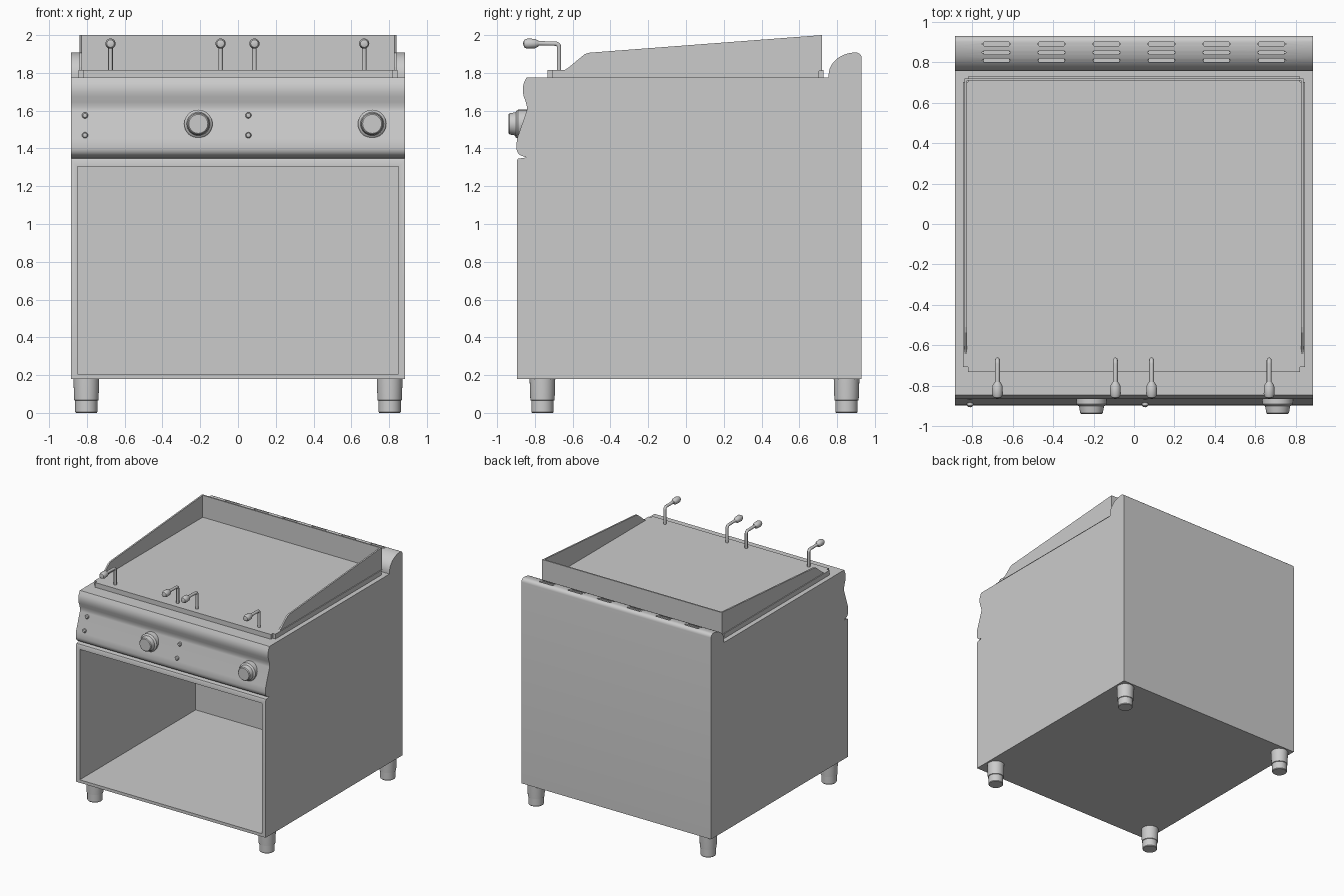
import bpy, bmesh, math
from mathutils import Matrix, Vector

default = bpy.data.objects.get("Cube")
if default:
    bpy.data.objects.remove(default, do_unlink=True)

steel = bpy.data.materials.new("brushed steel grey")
steel.use_nodes = True
GREY = (0.6, 0.6, 0.6, 1)
steel.diffuse_color = GREY
steel.node_tree.nodes["Principled BSDF"].inputs["Base Color"].default_value = GREY


def finish(name, bm):
    """Turn a bmesh into a named object with the steel material."""
    bmesh.ops.recalc_face_normals(bm, faces=bm.faces)
    mesh = bpy.data.meshes.new(name)
    bm.to_mesh(mesh)
    bm.free()
    mesh.materials.append(steel)
    ob = bpy.data.objects.new(name, mesh)
    bpy.context.collection.objects.link(ob)
    return ob


def smooth(ob, angle=30):
    bpy.ops.object.select_all(action='DESELECT')
    ob.select_set(True)
    bpy.context.view_layer.objects.active = ob
    bpy.ops.object.shade_smooth_by_angle(angle=math.radians(angle))


def add_box(bm, low, high):
    low, high = Vector(low), Vector(high)
    matrix = Matrix.Translation((low + high) / 2) @ Matrix.Diagonal((*(high - low), 1))
    return bmesh.ops.create_cube(bm, size=1, matrix=matrix)["verts"]


def prism(name, profile, x0, x1):
    """Extrude a (y, z) profile along x."""
    bm = bmesh.new()
    face = bm.faces.new([bm.verts.new((x0, y, z)) for y, z in profile])
    new = bmesh.ops.extrude_face_region(bm, geom=[face])["geom"]
    verts = [v for v in new if isinstance(v, bmesh.types.BMVert)]
    bmesh.ops.translate(bm, verts=verts, vec=(x1 - x0, 0, 0))
    return finish(name, bm)


def lathe(name, profile, origin, forward=False, steps=32):
    """Spin a (radius, height) profile about z, or about -y when forward."""
    bm = bmesh.new()
    verts = [bm.verts.new((r, 0, h)) for r, h in profile]
    edges = [bm.edges.new(pair) for pair in zip(verts, verts[1:])]
    bmesh.ops.spin(bm, geom=verts + edges, axis=(0, 0, 1), cent=(0, 0, 0),
                   angle=math.tau, steps=steps)
    bmesh.ops.remove_doubles(bm, verts=bm.verts, dist=0.0001)
    turn = Matrix.Rotation(math.pi / 2, 4, 'X') if forward else Matrix()
    bm.transform(Matrix.Translation(origin) @ turn)
    ob = finish(name, bm)
    smooth(ob)
    return ob


def arc(cy, cz, ry, rz, start, end, steps):
    angles = [math.radians(start + (end - start) * i / steps) for i in range(steps + 1)]
    return [(cy + ry * math.cos(a), cz + rz * math.sin(a)) for a in angles]


# Cabinet: one side profile with seam, bullnose, sloped panel, cowl and rear riser
HALF = 0.885
front = [(0.93, 0.18), (-0.895, 0.18), (-0.895, 1.335), (-0.89, 1.346), (-0.845, 1.352)]
bullnose = arc(-0.858, 1.405, 0.04, 0.047, 270, 180, 6)
cowl = [(-0.895, 1.45), (-0.843, 1.6), (-0.842, 1.62), (-0.848, 1.645), (-0.859, 1.675),
        (-0.864, 1.7), (-0.864, 1.722), (-0.859, 1.745), (-0.845, 1.775)]
riser = [(0.755, 1.775)] + arc(0.9, 1.79, 0.145, 0.118, 180, 90, 10)
back_edge = arc(0.9, 1.878, 0.03, 0.03, 75, 0, 4)
cabinet = prism("cabinet", front + bullnose + cowl + riser + back_edge, -HALF, HALF)

# Open compartment and vent slots are cut out of the cabinet
bm = bmesh.new()
add_box(bm, (-0.85, -1, 0.205), (0.85, 0.65, 1.305))
for i in range(6):
    x = -0.68 + i * 0.272
    for y, z in ((0.89, 1.908), (0.848, 1.9), (0.809, 1.88)):
        slot = add_box(bm, (x - 0.07, y - 0.01, z - 0.035), (x + 0.07, y + 0.01, z + 0.06))
        upright = {e for v in slot for e in v.link_edges
                   if abs(e.verts[0].co.z - e.verts[1].co.z) > 0.01}
        bmesh.ops.bevel(bm, geom=list(upright), offset=0.008, segments=2, affect='EDGES')
cutter = finish("opening_cutter", bm)
cutter.hide_render = True
cut = cabinet.modifiers.new("openings", 'BOOLEAN')
cut.operation = 'DIFFERENCE'
cut.solver = 'EXACT'
cut.object = cutter
bpy.context.view_layer.objects.active = cabinet
bpy.ops.object.modifier_apply(modifier=cut.name)
bpy.data.objects.remove(cutter, do_unlink=True)
smooth(cabinet)

# Griddle plate with rounded corners
bm = bmesh.new()
add_box(bm, (-0.845, -0.732, 1.77), (0.845, 0.728, 1.815))
corners = [e for e in bm.edges if abs(e.verts[0].co.z - e.verts[1].co.z) > 0.01]
bmesh.ops.bevel(bm, geom=corners, offset=0.025, segments=4, affect='EDGES')
smooth(finish("griddle_plate", bm))

# Splash guards: two sloped sides and the back
side = [(-0.65, 1.81), (-0.62, 1.83), (-0.535, 1.9), (-0.51, 1.907), (0.72, 2.0), (0.72, 1.81)]
for label, sign in (("left", 1), ("right", -1)):
    prism(label + "_splash_guard", side, sign * 0.825, sign * 0.838)
bm = bmesh.new()
add_box(bm, (-0.838, 0.708, 1.81), (0.838, 0.72, 2.0))
finish("back_splash_guard", bm)

# Bent lever rods with rounded grips
for i, x in enumerate((-0.675, -0.092, 0.087, 0.668)):
    curve = bpy.data.curves.new("lever_rod", 'CURVE')
    curve.dimensions = '3D'
    curve.bevel_depth = 0.012
    curve.bevel_resolution = 3
    curve.use_fill_caps = True
    path = [(-0.672, 1.81)] + arc(-0.692, 1.935, 0.02, 0.02, 0, 90, 5) + [(-0.79, 1.957)]
    spline = curve.splines.new('POLY')
    spline.points.add(len(path) - 1)
    for point, (y, z) in zip(spline.points, path):
        point.co = (x, y, z, 1)
    curve.materials.append(steel)
    rod = bpy.data.objects.new(f"lever_rod_{i + 1}", curve)
    bpy.context.collection.objects.link(rod)
    grip = [(0, 0), (0.014, 0), (0.025, 0.02), (0.027, 0.06), (0.02, 0.077), (0, 0.083)]
    lathe(f"lever_grip_{i + 1}", grip, (x, -0.78, 1.955), forward=True, steps=20)

# Control knobs and indicator lamps on the sloped panel
dial = [(0, 0), (0.075, 0), (0.075, 0.055), (0.069, 0.063), (0.062, 0.066),
        (0.056, 0.1), (0.05, 0.106), (0, 0.106)]
for i, x in enumerate((-0.21, 0.71)):
    lathe(f"control_knob_{i + 1}", dial, (x, -0.834, 1.53), forward=True)
lamp = [(0, 0), (0.016, 0), (0.016, 0.024), (0.011, 0.031), (0, 0.034)]
for x in (-0.81, 0.055):
    for z, y in ((1.575, -0.836), (1.47, -0.872)):
        lathe("indicator_lamp", lamp, (x, y, z), forward=True, steps=16)

# Stepped adjustable feet
foot = [(0, 0), (0.055, 0), (0.059, 0.005), (0.059, 0.065), (0.064, 0.067),
        (0.066, 0.11), (0.068, 0.185), (0, 0.185)]
for x in (-0.803, 0.803):
    for y in (-0.76, 0.85):
        lathe("foot", foot, (x, y, 0))
